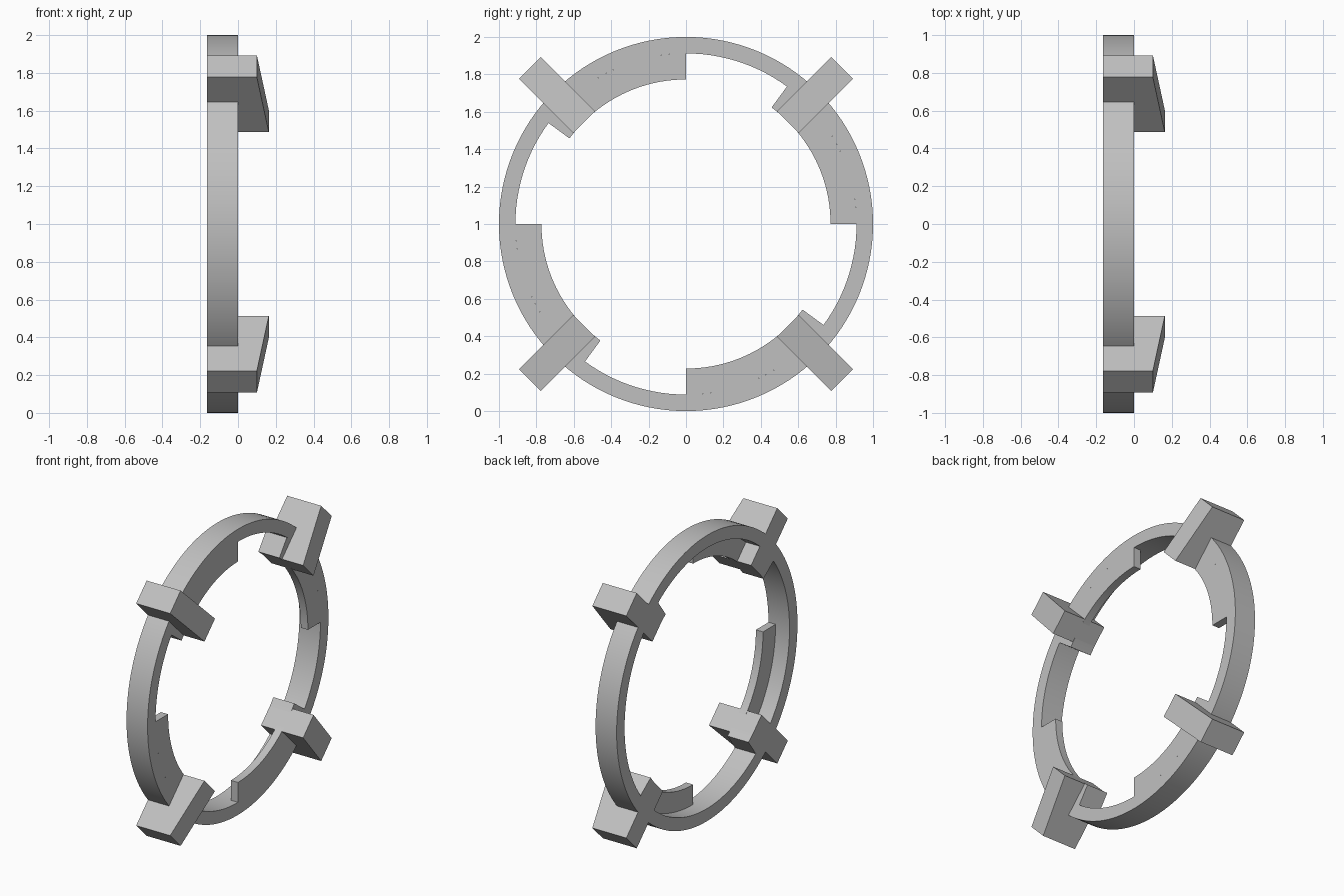
import bpy, bmesh, math
from mathutils import Matrix

if "Cube" in bpy.data.objects:
    bpy.data.objects.remove(bpy.data.objects["Cube"])

BACK, FACE, TIP = -0.163, 0.0, 0.163     # depths along x
R_OUT, R_IN, R_LIP = 1.0, 0.912, 0.773   # ring and lip radii

grey = bpy.data.materials.new("plain grey")
grey.diffuse_color = (0.53, 0.53, 0.53, 1)
grey.use_nodes = True
grey.node_tree.nodes["Principled BSDF"].inputs["Base Color"].default_value = grey.diffuse_color


def finish(name, bm, turn=0.0):
    """Turn a part about the ring axis, lift it and make it an object."""
    bmesh.ops.transform(bm, verts=bm.verts, matrix=Matrix.Translation((0, 0, 1))
                        @ Matrix.Rotation(math.radians(turn), 4, 'X'))
    bmesh.ops.recalc_face_normals(bm, faces=bm.faces)
    me = bpy.data.meshes.new(name)
    bm.to_mesh(me)
    bm.free()
    me.materials.append(grey)
    ob = bpy.data.objects.new(name, me)
    bpy.context.collection.objects.link(ob)
    bpy.ops.object.select_all(action='DESELECT')
    ob.select_set(True)
    bpy.context.view_layer.objects.active = ob
    bpy.ops.object.shade_smooth_by_angle(angle=math.radians(30))
    return ob


def arc_bar(r0, r1, x0, x1, a0, a1, steps):
    """Rectangular section swept about the x axis from a0 to a1 degrees."""
    bm = bmesh.new()
    closed = a1 - a0 >= 360
    loops = []
    for i in range(steps if closed else steps + 1):
        a = math.radians(a0 + (a1 - a0) * i / steps)
        loops.append([bm.verts.new((x, r * math.cos(a), r * math.sin(a)))
                      for x, r in ((x0, r0), (x1, r0), (x1, r1), (x0, r1))])
    for i in range(steps):
        p, q = loops[i], loops[(i + 1) % len(loops)]
        for k in range(4):
            bm.faces.new((p[k], p[(k + 1) % 4], q[(k + 1) % 4], q[k]))
    if not closed:
        bm.faces.new(loops[0])
        bm.faces.new(loops[-1])
    return bm


def lug_block():
    """Radial block with a sloping face, taller towards the ring centre."""
    bm = bmesh.new()
    profile = ((BACK, 0.771), (TIP, 0.771), (0.1, 1.181), (BACK, 1.181))
    base = bm.faces.new([bm.verts.new((x, r, -0.082)) for x, r in profile])
    ext = bmesh.ops.extrude_face_region(bm, geom=[base])
    top = [v for v in ext["geom"] if isinstance(v, bmesh.types.BMVert)]
    bmesh.ops.translate(bm, verts=top, vec=(0, 0, 0.164))
    return bm


# Main ring
finish("ring", arc_bar(R_IN, R_OUT, BACK, FACE, 0, 360, 128))

# Four lugs, each with a thin lip leading in and a full-depth stop behind
for n in range(4):
    turn = 90 * n
    finish(f"lug_{n + 1}", lug_block(), turn + 45)
    finish(f"lip_{n + 1}", arc_bar(R_LIP, R_IN, -0.055, FACE, 0, 42, 16), turn)
    finish(f"stop_{n + 1}", arc_bar(R_LIP, R_IN, BACK, FACE, 45, 53.7, 4), turn)
